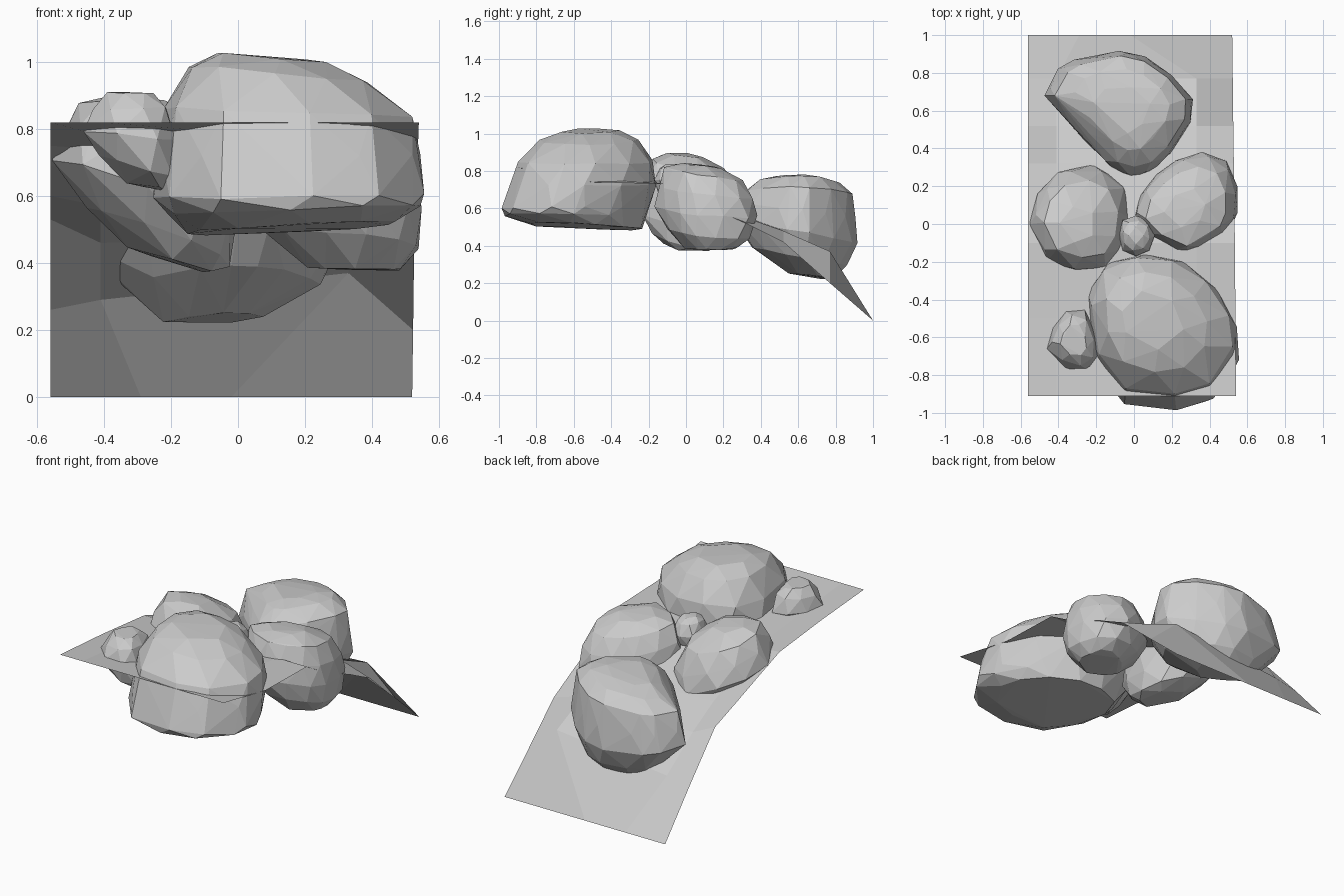
import bpy, bmesh, random
from mathutils import Vector

random.seed(4)


def finish(name, bm):
    bmesh.ops.recalc_face_normals(bm, faces=bm.faces[:])
    mesh = bpy.data.meshes.new(name)
    bm.to_mesh(mesh)
    bm.free()
    ob = bpy.data.objects.new(name, mesh)
    bpy.context.collection.objects.link(ob)
    return ob


def boulder(name, centre, outline, levels, jitter=0.01):
    """Faceted rock: hull of a plan outline stacked at (z, scale, dx, dy, tilt_x, tilt_y)."""
    cx, cy = centre
    bm = bmesh.new()
    for k, (z, s, dx, dy, tx, ty) in enumerate(levels):
        n = len(outline)
        for i in range(n):
            if s < 0.5 and i % 2:
                continue
            a = Vector(outline[i])
            b = Vector(outline[(i + 1) % n])
            p = a.lerp(b, 0.3 * (k % 2))
            rx, ry = (p.x - cx) * s, (p.y - cy) * s
            j = jitter * random.uniform(-1, 1)
            bm.verts.new((cx + dx + rx * (1 + j), cy + dy + ry * (1 + j),
                          z + tx * rx + ty * ry + j * 0.6))
    res = bmesh.ops.convex_hull(bm, input=bm.verts[:])
    inner = [g for g in res["geom_interior"] if isinstance(g, bmesh.types.BMVert)]
    bmesh.ops.delete(bm, geom=inner, context='VERTS')
    return finish(name, bm)


# Sloping ground sheet
rows = [(-0.91, .82, .82, .82, .82), (-0.5, .79, .78, .76, .74),
        (-0.1, .75, .74, .73, .73), (0.07, .69, .67, .66, .63),
        (0.32, .60, .57, .55, .52), (0.52, .53, .46, .48, .42),
        (0.77, .26, .29, .37, .20), (1.0, 0, 0, 0, 0)]
bm = bmesh.new()
grid = []
for k, (y, *zs) in enumerate(rows):
    xs = (-0.56, -0.41, 0.33, 0.54 - 0.02 * k / 7)
    if k == len(rows) - 1:
        xs = (-0.56, -0.29, -0.02, 0.52)
    grid.append([bm.verts.new((x, y, z)) for x, z in zip(xs, zs)])
for r0, r1 in zip(grid, grid[1:]):
    for i in range(3):
        bm.faces.new((r0[i], r0[i + 1], r1[i + 1], r1[i]))
finish("ground_sheet", bm)

# Large front boulder
boulder("front_boulder", (0.15, -0.54),
        [(-.26, -.42), (-.19, -.22), (0, -.15), (.2, -.16), (.4, -.28), (.53, -.48),
         (.555, -.66), (.42, -.87), (.22, -.93), (-.06, -.9), (-.21, -.7)],
        [(.505, .76, .01, .01, .04, -.03), (.555, .96, .02, -.065, .03, -.02),
         (.6, .99, .005, -.06, .02, 0), (.72, 1.01, 0, -.01, 0, 0),
         (.85, .92, 0, 0, -.03, 0), (.965, .69, -.03, .02, -.09, 0),
         (1.015, .4, -.05, .03, -.1, 0)])

# Back boulder
boulder("back_boulder", (-0.07, 0.59),
        [(-.475, .68), (-.4, .82), (-.32, .87), (-.08, .92), (.06, .89), (.2, .79),
         (.31, .66), (.3, .54), (.2, .38), (.1, .28), (0, .25), (-.1, .28), (-.27, .45)],
        [(.235, .38, .0, .09, .03, -.08), (.345, .78, .02, .02, -.03, -.2),
         (.48, 1, 0, 0, 0, -.18), (.58, .98, 0, 0, .05, -.1),
         (.68, .88, .01, .01, .1, 0), (.74, .66, .01, .02, .12, 0),
         (.765, .38, .01, .02, .08, 0)])

# Left middle boulder
boulder("left_boulder", (-0.28, 0.03),
        [(-.55, 0), (-.51, .16), (-.4, .27), (-.22, .31), (-.08, .24), (-.01, .08),
         (-.03, -.1), (-.11, -.23), (-.27, -.26), (-.46, -.2)],
        [(.405, .48, .08, -.01, -.3, -.05), (.48, .82, .04, .01, -.4, -.1),
         (.6, 1.01, 0, 0, -.36, -.1), (.72, .97, .01, 0, -.3, -.18),
         (.83, .72, 0, 0, -.2, -.2), (.885, .36, -.02, -.03, -.12, -.15)])

# Right middle boulder
boulder("right_boulder", (0.28, 0.1),
        [(-.005, .02), (.03, .15), (.12, .26), (.22, .335), (.36, .38), (.49, .335),
         (.545, .2), (.55, .06), (.51, -.03), (.4, -.11), (.28, -.17), (.1, -.09)],
        [(.385, .5, .07, .03, -.02, 0), (.47, .86, .03, .01, -.1, -.1),
         (.59, 1, 0, 0, -.1, -.08), (.69, .96, 0, 0, -.06, -.12),
         (.785, .76, 0, -.01, -.05, -.15), (.83, .4, -.01, -.02, -.03, -.1)])

# Small rocks
boulder("small_front_rock", (-0.32, -0.61),
        [(-.46, -.66), (-.43, -.55), (-.36, -.465), (-.26, -.455), (-.2, -.58),
         (-.185, -.7), (-.24, -.775), (-.36, -.77)],
        [(.63, .45, .05, 0, -.2, 0), (.69, .88, .02, 0, -.3, 0), (.78, 1, 0, 0, -.05, 0),
         (.86, .86, 0, 0, .05, 0), (.905, .5, 0, 0, 0, 0)])
boulder("small_middle_rock", (0.01, -0.06),
        [(-.08, -.06), (-.06, .02), (.01, .045), (.08, .02), (.11, -.06),
         (.08, -.14), (.01, -.17), (-.06, -.14)],
        [(.63, .5, 0, 0, 0, 0), (.69, .9, 0, 0, 0, 0), (.75, 1, 0, 0, 0, 0),
         (.81, .78, 0, 0, 0, 0), (.84, .42, 0, 0, 0, 0)])
